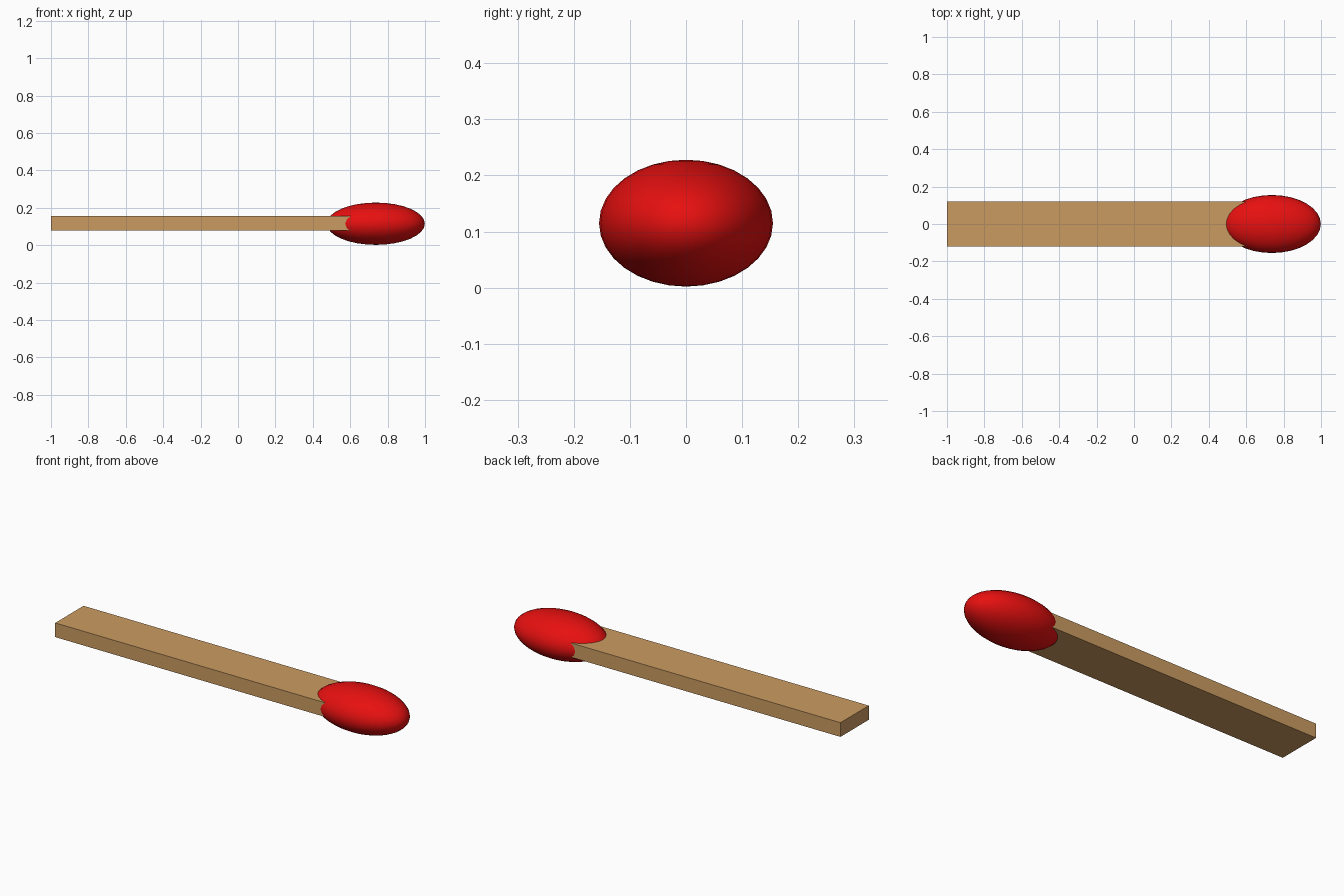
import bpy

if "Cube" in bpy.data.objects:
    bpy.data.objects.remove(bpy.data.objects["Cube"])


def material(name, color):
    mat = bpy.data.materials.new(name)
    mat.diffuse_color = color
    mat.use_nodes = True
    mat.node_tree.nodes["Principled BSDF"].inputs["Base Color"].default_value = mat.diffuse_color
    return mat


# Flat wooden stick, its end buried in the head
x0, x1 = -1.0, 0.735
bpy.ops.mesh.primitive_cube_add(size=1, location=((x0 + x1) / 2, 0, 0.117))
stick = bpy.context.object
stick.name = "stick"
stick.scale = (x1 - x0, 0.24, 0.076)
bpy.ops.object.transform_apply(location=False, rotation=False, scale=True)
stick.data.materials.append(material("wood", (0.6, 0.33, 0.12, 1)))

# Smooth red ellipsoid head
bpy.ops.mesh.primitive_uv_sphere_add(segments=32, ring_count=16, radius=1,
                                     location=(0.737, 0, 0.115))
head = bpy.context.object
head.name = "match_head"
head.scale = (0.262, 0.155, 0.113)
bpy.ops.object.transform_apply(location=False, rotation=False, scale=True)
bpy.ops.object.shade_smooth()
head.data.materials.append(material("red", (0.8, 0.005, 0.005, 1)))
